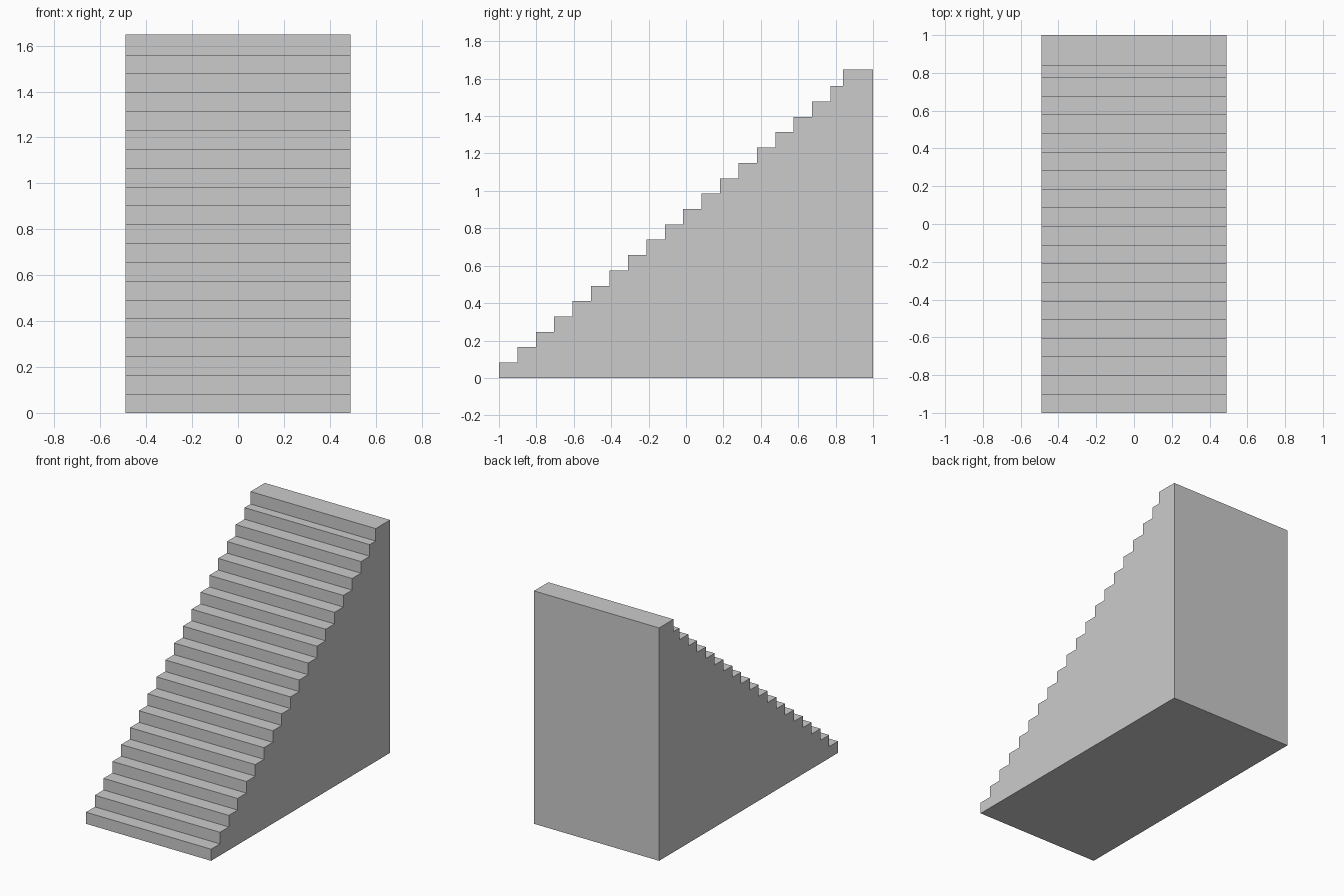
import bpy
import bmesh

if "Cube" in bpy.data.objects:
    bpy.data.objects.remove(bpy.data.objects["Cube"])

HALF_WIDTH = 0.49
STEPS = 19
TREAD, RISER = 0.0985, 0.0821
LANDING_Y, LANDING_Z = 0.84, 1.648

# Side profile (y, z): back bottom, front bottom, steps, then the top landing
profile = [(1.0, 0.0), (-1.0, 0.0)]
for i in range(STEPS):
    y = -1.0 + i * TREAD
    z = (i + 1) * RISER
    y_next = LANDING_Y if i == STEPS - 1 else y + TREAD
    profile += [(y, z), (y_next, z)]
profile += [(LANDING_Y, LANDING_Z), (1.0, LANDING_Z)]

# Solid staircase: extrude the profile across the width
bm = bmesh.new()
side = bm.faces.new([bm.verts.new((-HALF_WIDTH, y, z)) for y, z in profile])
result = bmesh.ops.extrude_face_region(bm, geom=[side], use_keep_orig=True)
moved = [g for g in result["geom"] if isinstance(g, bmesh.types.BMVert)]
bmesh.ops.translate(bm, verts=moved, vec=(2 * HALF_WIDTH, 0, 0))
bmesh.ops.recalc_face_normals(bm, faces=bm.faces)

mesh = bpy.data.meshes.new("staircase")
bm.to_mesh(mesh)
bm.free()
bpy.context.collection.objects.link(bpy.data.objects.new("staircase", mesh))
